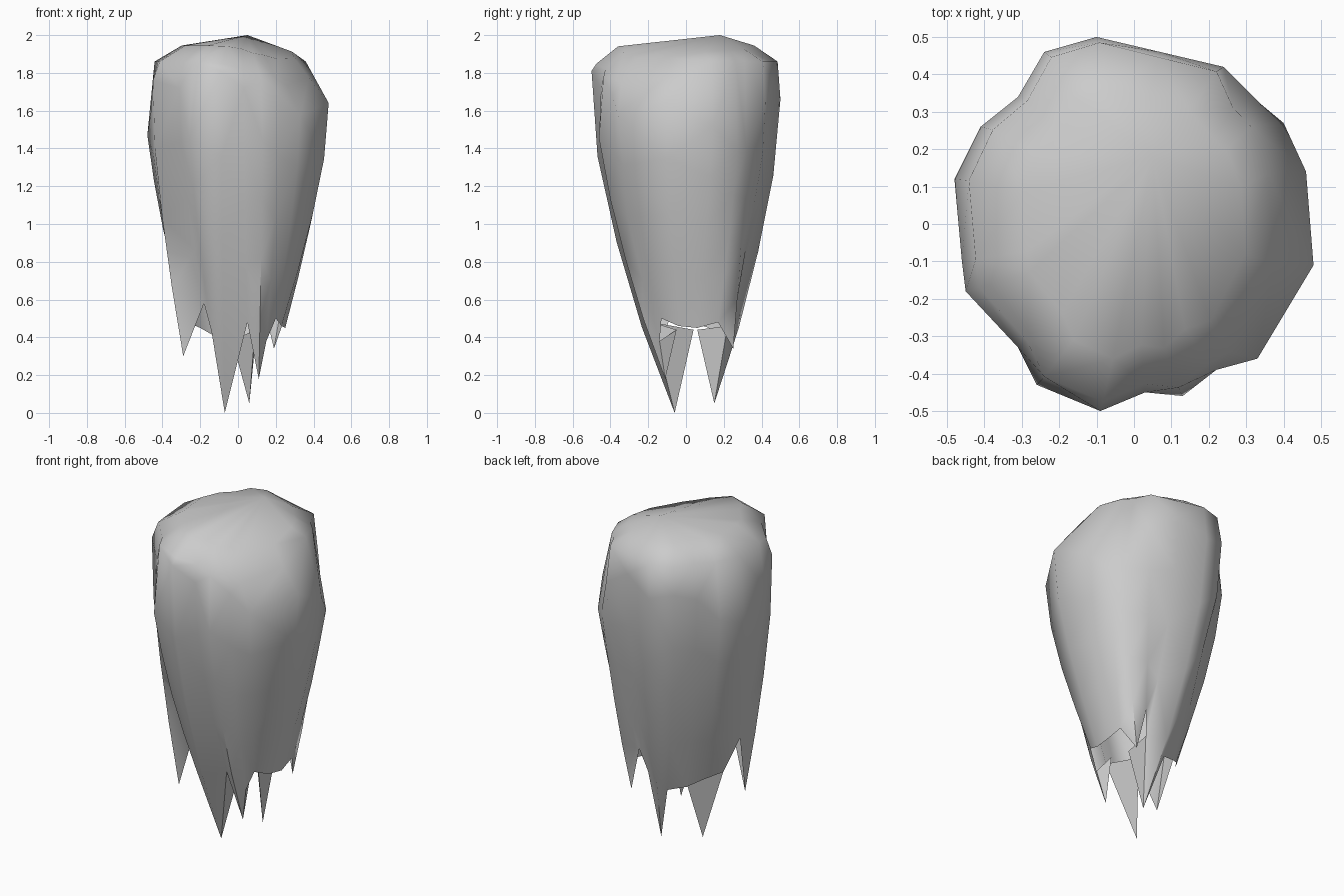
import bpy, bmesh
from mathutils import Vector

if "Cube" in bpy.data.objects:
    bpy.data.objects.remove(bpy.data.objects["Cube"])

# Columns round the shell: shoulder x, y, z -> ragged hem x, y, z
COLUMNS = [
    (.48, -.11, 1.64, .23, -.04, .46), (.46, .14, 1.52, .25, .06, .45),
    (.40, .27, 1.38, .24, .17, .48), (.34, .32, 1.40, .19, .25, .34),
    (.24, .42, 1.64, .13, .26, .60), (.07, .46, 1.75, .10, .22, .46),
    (-.10, .50, 1.66, .06, .15, .05), (-.24, .46, 1.70, -.03, .22, .38),
    (-.31, .34, 1.65, -.13, .18, .41), (-.41, .26, 1.52, -.20, .12, .45),
    (-.48, .12, 1.47, -.27, .03, .48), (-.46, -.10, 1.60, -.34, -.03, .68),
    (-.45, -.18, 1.76, -.29, -.15, .30), (-.31, -.33, 1.72, -.18, -.20, .58),
    (-.26, -.43, 1.45, -.14, -.19, .43), (-.09, -.50, 1.81, -.07, -.06, .00),
    (.03, -.45, 1.72, .05, -.18, .48), (.13, -.46, 1.45, .11, -.11, .18),
    (.22, -.39, 1.68, .15, -.14, .38), (.33, -.36, 1.58, .20, -.13, .50),
]
# Inner root of the hanging points that curl inwards: column -> position
ROOTS = {6: (.09, .06, .44), 15: (.00, .04, .44), 17: (.12, -.05, .44)}
# Taper of the body: height, share of shoulder radius
TAPER = [(0, .2), (.3, .42), (.6, .6), (1.0, .8), (1.4, .95), (1.9, 1.0)]


def taper(z):
    for (z0, f0), (z1, f1) in zip(TAPER, TAPER[1:]):
        if z <= z1:
            return f0 + (f1 - f0) * (z - z0) / (z1 - z0)
    return 1.0


def column(x, y, rz, bx, by, bz):
    """Points from the crown down to the hem."""
    rim, hem = Vector((x, y, rz)), Vector((bx, by, bz))
    sx = .78 if x > .25 else .92
    sy = .97 if y > 0 else .95
    droop = max(0, x - y - .38)     # the crown sags at the front right
    pts = [Vector((x * .62, y * .72, 1.945 - .07 * max(x, 0) - .15 * droop)),
           Vector((x * sx, y * sy, 1.86 - .4 * droop)), rim]
    top = taper(rim.z)
    for t in (.25, .5, .75, 1):
        z = rim.z + (bz - rim.z) * t
        s = (top - taper(z)) / (top - taper(bz))
        p = rim.lerp(hem, s)
        p.z = z
        pts.append(p)
    return pts


# Hollow shell with hanging points and an open underside
bm = bmesh.new()
cols = [[bm.verts.new(p) for p in column(*c)] for c in COLUMNS]
peak = bm.verts.new((.05, .18, 2.0))
for a, b in zip(cols, cols[1:] + cols[:1]):
    bm.faces.new((peak, a[0], b[0]))
    for i in range(len(a) - 1):
        bm.faces.new((a[i], a[i + 1], b[i + 1], b[i]))
# Inner faces of the hanging points
for k, root in ROOTS.items():
    r = bm.verts.new(root)
    left, tip, right = (cols[j][-1] for j in (k - 1, k, k + 1))
    bm.faces.new((r, tip, left))
    bm.faces.new((r, right, tip))
bmesh.ops.triangulate(bm, faces=[f for f in bm.faces if len(f.verts) == 4])
bmesh.ops.recalc_face_normals(bm, faces=bm.faces[:])
mesh = bpy.data.meshes.new("ragged_shell")
bm.to_mesh(mesh)
bm.free()
shell = bpy.data.objects.new("ragged_shell", mesh)
bpy.context.collection.objects.link(shell)
bpy.context.view_layer.objects.active = shell
shell.select_set(True)
bpy.ops.object.shade_smooth_by_angle(angle=1.05)
